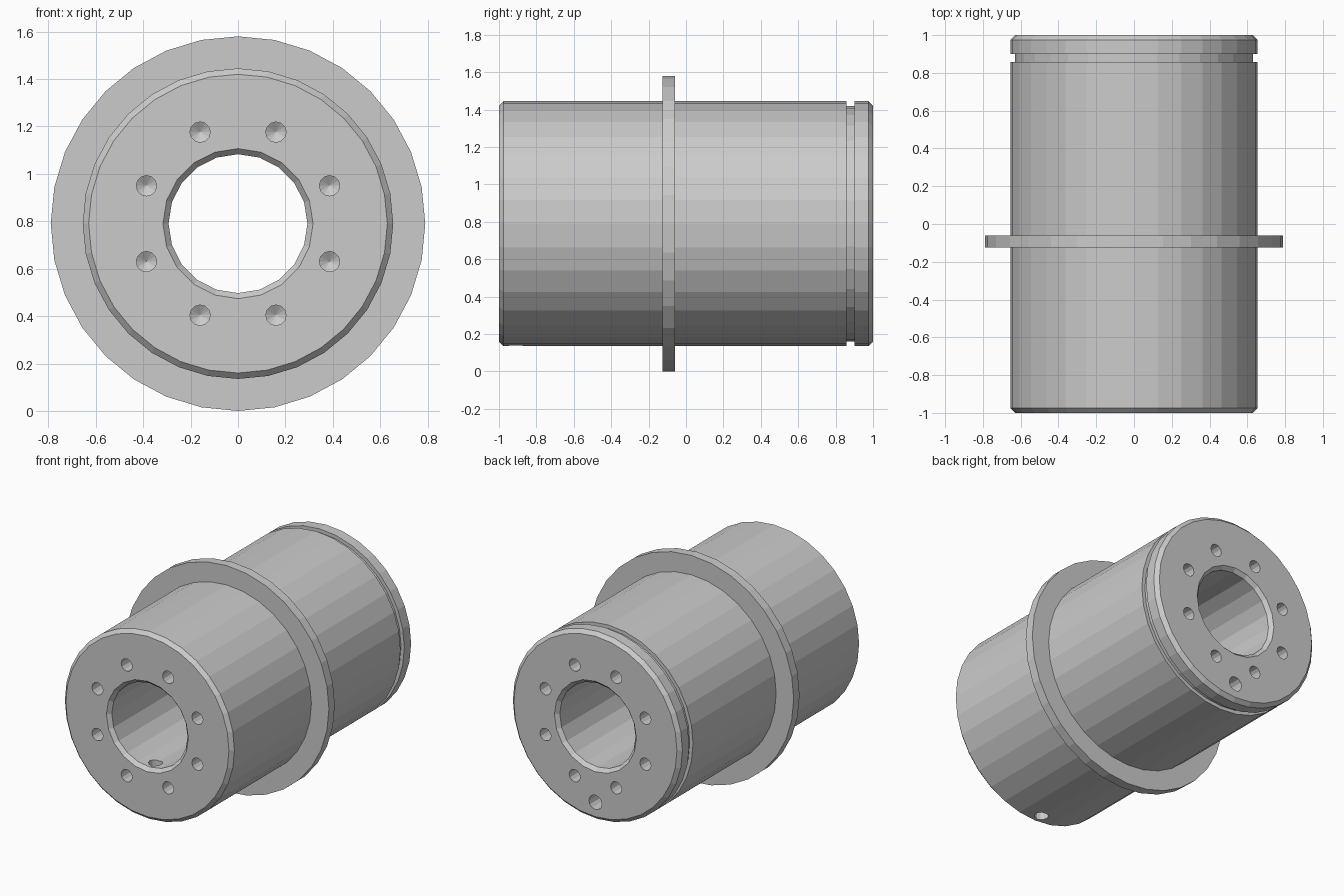
import bpy, bmesh, math
from mathutils import Matrix, Vector

if "Cube" in bpy.data.objects:
    bpy.data.objects.remove(bpy.data.objects["Cube"])

CZ = 0.79  # height of the sleeve axis


def lathe(name, profile, sides, matrix):
    """Closed solid turned around local Y from (radius, y) points."""
    bm = bmesh.new()
    rings = []
    for r, y in profile:
        rings.append([bm.verts.new((r * math.cos(a), y, r * math.sin(a)))
                      for a in (2 * math.pi * i / sides for i in range(sides))])
    for a, b in zip(rings, rings[1:]):
        for i in range(sides):
            j = (i + 1) % sides
            bm.faces.new((a[i], a[j], b[j], b[i]))
    bm.faces.new(rings[0])
    bm.faces.new(rings[-1])
    bmesh.ops.recalc_face_normals(bm, faces=bm.faces)
    bm.transform(matrix)
    mesh = bpy.data.meshes.new(name)
    bm.to_mesh(mesh)
    bm.free()
    obj = bpy.data.objects.new(name, mesh)
    bpy.context.collection.objects.link(obj)
    return obj


def cut(target, cutter):
    mod = target.modifiers.new("cut", 'BOOLEAN')
    mod.operation = 'DIFFERENCE'
    mod.solver = 'EXACT'
    mod.object = cutter
    cutter.hide_render = True
    bpy.context.view_layer.objects.active = target
    bpy.ops.object.modifier_apply(modifier=mod.name)
    bpy.data.objects.remove(cutter)


axis = Matrix.Translation((0, 0, CZ))

# Sleeve body with chamfered ends, flange and retaining ring groove
R, C = 0.655, 0.025
sleeve = lathe("flanged_sleeve", [
    (R - C, -1), (R, -1 + C),
    (R, -0.125), (0.79, -0.125), (0.79, -0.06), (R, -0.06),
    (R, 0.858), (0.63, 0.858), (0.63, 0.9), (R, 0.9),
    (R, 1 - C), (R - C, 1)], 32, axis)

# Central through bore, chamfered at both ends
cut(sleeve, lathe("bore_cutter", [
    (0.345, -1.03), (0.293, -0.975), (0.293, 0.975), (0.345, 1.03)], 20, axis))

# Eight blind drilled holes with conical bottoms in each end face
for end in (-1, 1):
    for k in range(8):
        a = math.radians(22.5 + 45 * k)
        place = Matrix.Translation((0.418 * math.cos(a), 0, CZ + 0.418 * math.sin(a)))
        cut(sleeve, lathe("bolt_hole_cutter", [
            (0.043, end * 1.05), (0.043, end * 0.8), (0.001, end * 0.775)], 12, place))

# Long channel drilled from the back face
cut(sleeve, lathe("channel_cutter", [(0.05, 1.05), (0.05, -0.91)], 12,
                  Matrix.Translation((0, 0, CZ - 0.53))))

# Radial port joining the bore, the channel and the underside near the front
cut(sleeve, lathe("port_cutter", [(0.045, -0.4), (0.045, 0.4)], 12,
                  Matrix.Translation((0, -0.91, CZ - 0.55)) @ Matrix.Rotation(math.pi / 2, 4, 'X')))
